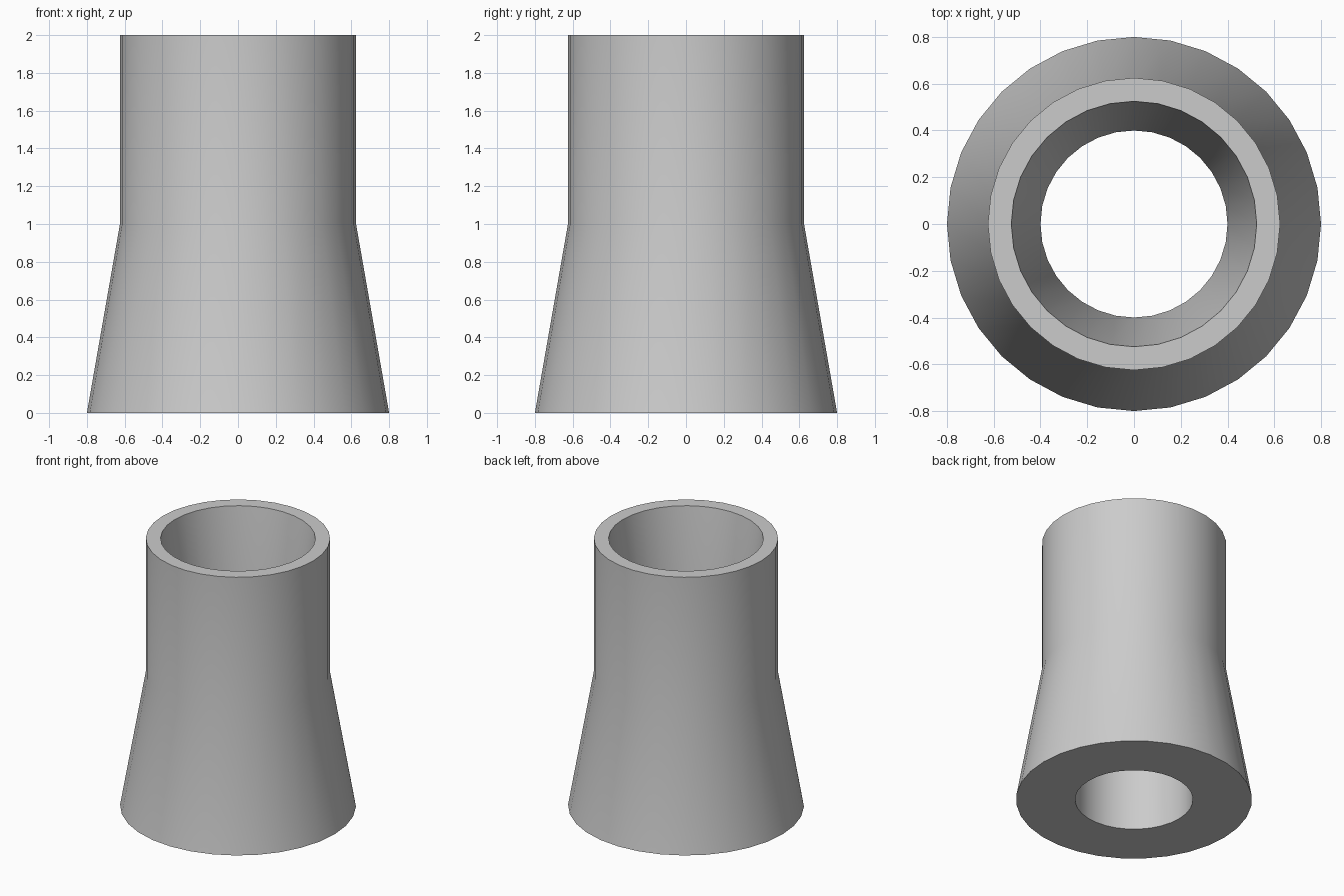
import bpy
import bmesh
import math

cube = bpy.data.objects.get("Cube")
if cube:
    bpy.data.objects.remove(cube, do_unlink=True)

SIDES = 32

# Wall cross-section as (radius, height): flared outside, funnel bore inside
PROFILE = [(0.8, 0), (0.625, 1), (0.625, 2), (0.525, 2), (0.4, 1), (0.4, 0)]


def make_material(name, colour):
    mat = bpy.data.materials.new(name)
    mat.use_nodes = True
    mat.diffuse_color = colour
    mat.node_tree.nodes["Principled BSDF"].inputs["Base Color"].default_value = colour
    return mat


def revolve(name, profile, mat):
    """Sweep a closed profile around the z axis."""
    bm = bmesh.new()
    rings = []
    for radius, height in profile:
        ring = []
        for i in range(SIDES):
            a = math.tau * i / SIDES
            ring.append(bm.verts.new((radius * math.cos(a), radius * math.sin(a), height)))
        rings.append(ring)
    for k, low in enumerate(rings):
        high = rings[(k + 1) % len(rings)]
        for i in range(SIDES):
            j = (i + 1) % SIDES
            bm.faces.new((low[i], low[j], high[j], high[i]))
    bmesh.ops.recalc_face_normals(bm, faces=bm.faces)
    mesh = bpy.data.meshes.new(name)
    bm.to_mesh(mesh)
    bm.free()
    mesh.materials.append(mat)
    obj = bpy.data.objects.new(name, mesh)
    bpy.context.collection.objects.link(obj)
    return obj


# Flared hollow sleeve
grey = make_material("light_grey", (0.6, 0.6, 0.6, 1))
sleeve = revolve("flared_sleeve", PROFILE, grey)

# Smooth walls with sharp rims
bpy.ops.object.select_all(action="DESELECT")
sleeve.select_set(True)
bpy.context.view_layer.objects.active = sleeve
bpy.ops.object.shade_smooth_by_angle(angle=math.radians(30))
